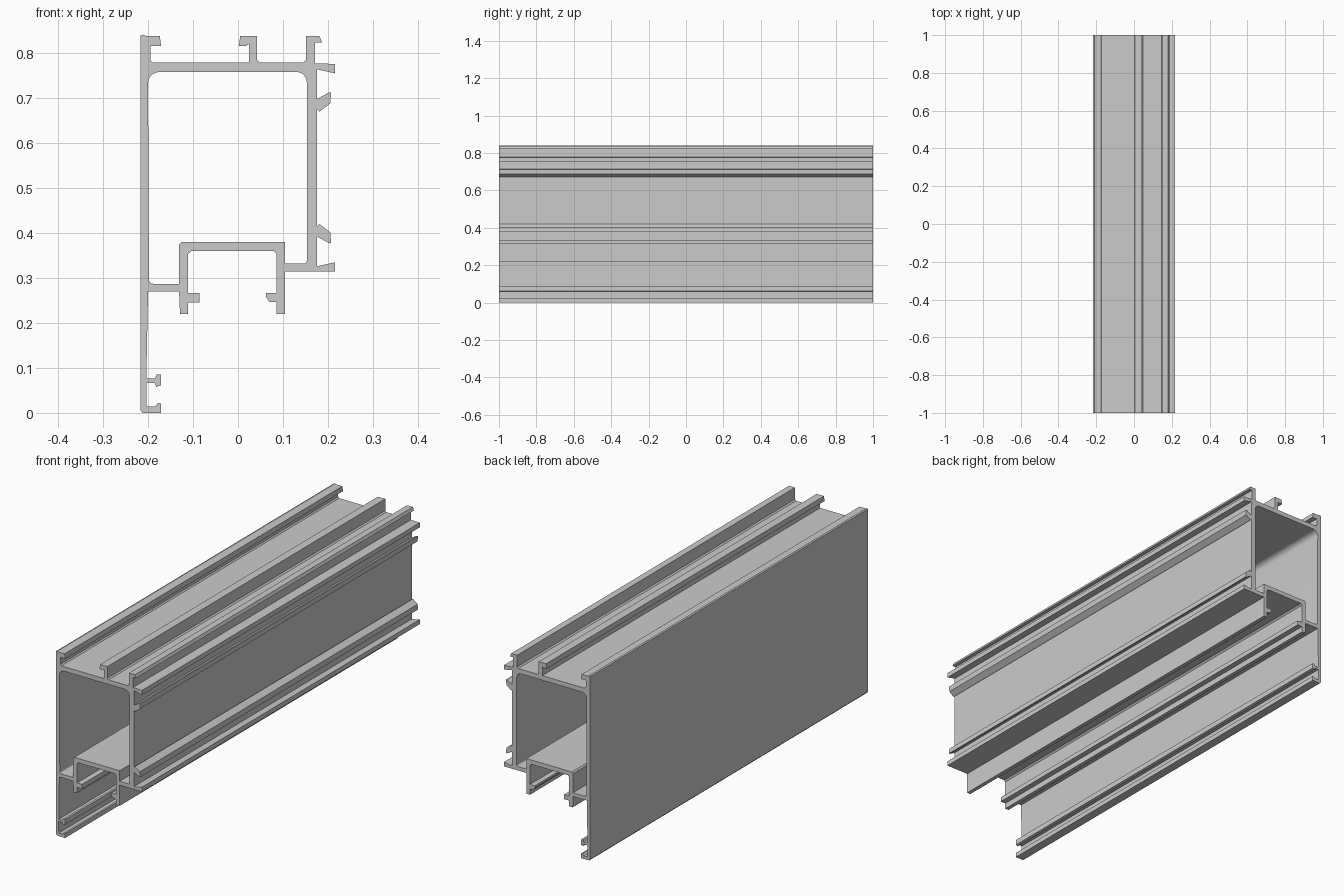
import bpy, bmesh
from math import sin, cos, radians

if "Cube" in bpy.data.objects:
    bpy.data.objects.remove(bpy.data.objects["Cube"])

MIRROR_Z = 0.545      # the right-hand fins mirror about this height
HALF_LENGTH = 1.0


def arc(cx, cz, r, a0, a1, steps=6):
    """Points along a fillet arc, angles in degrees."""
    angles = [radians(a0 + (a1 - a0) * i / steps) for i in range(steps + 1)]
    return [(cx + r * cos(a), cz + r * sin(a)) for a in angles]


def mirror_z(points):
    return [(x, 2 * MIRROR_Z - z) for x, z in reversed(points)]


def extrude_profile(name, loops):
    """Fill the closed x-z loops (inner loops become holes) and extrude along y."""
    curve = bpy.data.curves.new(name + "_section", 'CURVE')
    curve.dimensions = '2D'
    curve.fill_mode = 'BOTH'
    curve.extrude = HALF_LENGTH
    for points in loops:
        spline = curve.splines.new('POLY')
        spline.points.add(len(points) - 1)
        for p, (x, z) in zip(spline.points, points):
            p.co = (x, z, 0, 1)
        spline.use_cyclic_u = True
    section = bpy.data.objects.new(name + "_section", curve)
    bpy.context.collection.objects.link(section)
    mesh = bpy.data.meshes.new_from_object(
        section.evaluated_get(bpy.context.evaluated_depsgraph_get()))
    bpy.data.objects.remove(section)
    bm = bmesh.new()
    bm.from_mesh(mesh)
    bmesh.ops.remove_doubles(bm, verts=bm.verts, dist=1e-5)
    for v in bm.verts:                      # stand the section upright
        v.co = (v.co.x, -v.co.z, v.co.y)
    bmesh.ops.recalc_face_normals(bm, faces=bm.faces)
    bm.to_mesh(mesh)
    bm.free()
    mesh.materials.clear()
    obj = bpy.data.objects.new(name, mesh)
    bpy.context.collection.objects.link(obj)
    bpy.ops.object.select_all(action='DESELECT')
    obj.select_set(True)
    bpy.context.view_layer.objects.active = obj
    bpy.ops.object.shade_smooth_by_angle(angle=radians(25))
    return obj


# Foot of the tall left wall with its two small clips
foot_clips = [
    (-0.217, 0.006), (-0.212, 0.0), (-0.171, 0.0), (-0.171, 0.021),
    (-0.178, 0.022), (-0.185, 0.014), (-0.203, 0.014), (-0.204, 0.066),
    (-0.185, 0.066), (-0.182, 0.058), (-0.171, 0.061), (-0.171, 0.085),
    (-0.181, 0.085), (-0.185, 0.077), (-0.203, 0.077), (-0.203, 0.12),
]
# Underside: web and downward-open channel with inward lips
channel = [
    (-0.2, 0.27), (-0.131, 0.27), (-0.129, 0.22), (-0.111, 0.22),
    (-0.111, 0.246), (-0.086, 0.246), (-0.086, 0.267), (-0.111, 0.267),
    (-0.111, 0.353), (-0.104, 0.36), (0.079, 0.36), (0.086, 0.353),
    (0.086, 0.267), (0.062, 0.267), (0.062, 0.258), (0.07, 0.247),
    (0.086, 0.246), (0.086, 0.22), (0.104, 0.22), (0.104, 0.314),
]
# Right wall: lower fin and slanted hook, mirrored for the upper pair
lower_fins = [
    (0.216, 0.314), (0.216, 0.335), (0.18, 0.327), (0.176, 0.327),
    (0.176, 0.392), (0.203, 0.377), (0.207, 0.378), (0.205, 0.402),
    (0.181, 0.42), (0.176, 0.415),
]
upper_fins = mirror_z(lower_fins)
# Top: three upright hooked ribs
top_ribs = [
    (0.171, 0.777), (0.171, 0.823), (0.187, 0.824), (0.181, 0.838),
    (0.151, 0.838), (0.151, 0.785), (0.145, 0.779),
    (0.048, 0.779), (0.042, 0.785), (0.042, 0.838), (0.005, 0.838),
    (0.002, 0.816), (0.018, 0.816), (0.024, 0.82), (0.024, 0.779),
    (-0.19, 0.779), (-0.195, 0.785), (-0.195, 0.816), (-0.171, 0.816),
    (-0.174, 0.838), (-0.205, 0.838), (-0.21, 0.841), (-0.217, 0.839),
]
# Main hollow chamber with rounded corners
chamber = (
    arc(-0.189, 0.296, 0.009, 180, 270, 3) + [(-0.131, 0.287)]
    + [(-0.131, 0.374), (-0.125, 0.38), (0.104, 0.38), (0.104, 0.332)]
    + arc(0.147, 0.338, 0.006, 270, 360, 3)
    + arc(0.13, 0.735, 0.023, 0, 90)
    + arc(-0.175, 0.733, 0.025, 90, 180)
)

extrude_profile("window_frame_extrusion",
                [foot_clips + channel + lower_fins + upper_fins + top_ribs, chamber])
